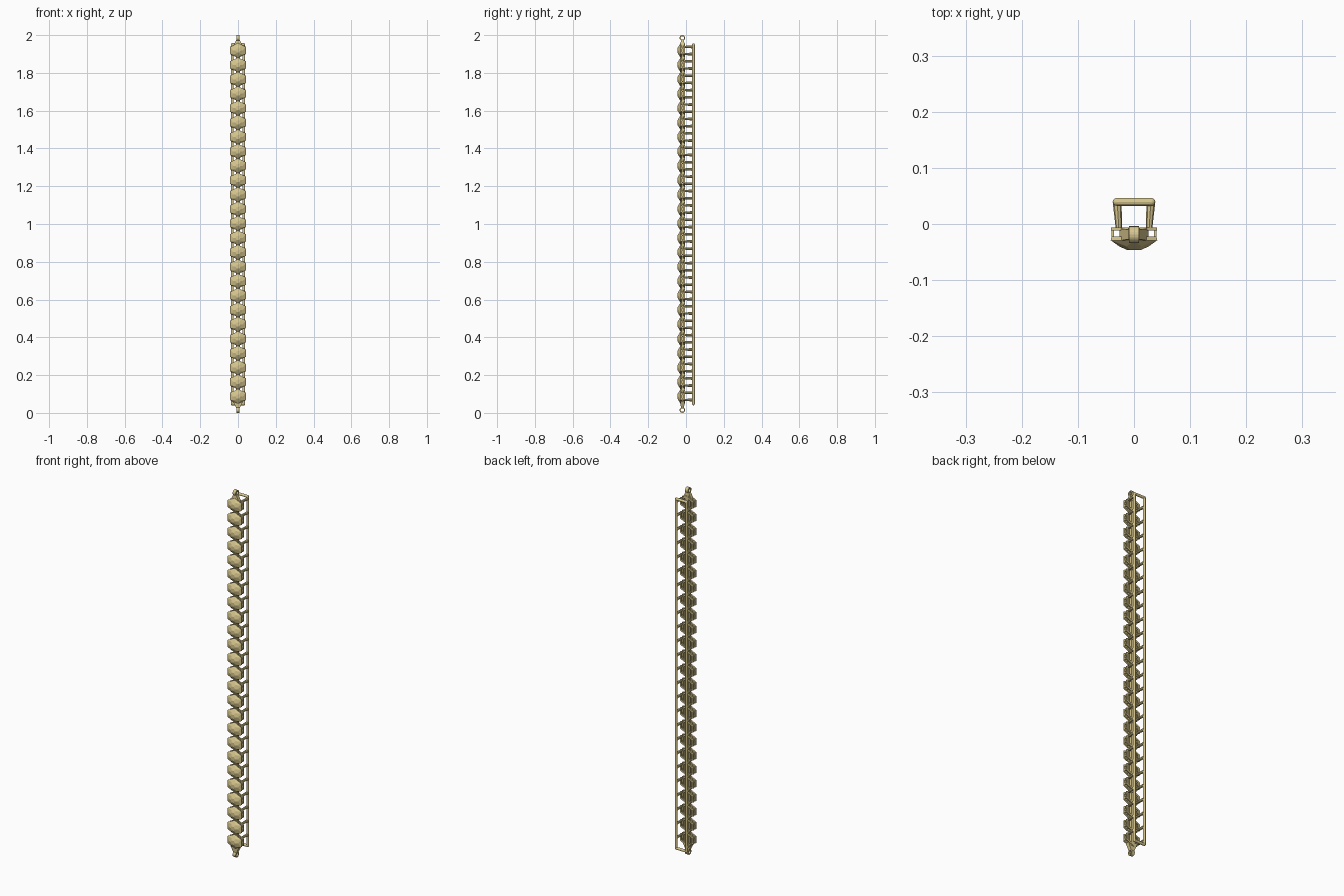
import bpy, bmesh, math
from mathutils import Vector, Matrix

if "Cube" in bpy.data.objects:
    bpy.data.objects.remove(bpy.data.objects["Cube"])

N, PITCH, Z0 = 25, 0.0763, 0.0875
gold = bpy.data.materials.new("gold")
gold.diffuse_color = (0.68, 0.57, 0.27, 1)
gold.use_nodes = True
gold.node_tree.nodes["Principled BSDF"].inputs["Base Color"].default_value = gold.diffuse_color


def finish(bm, name):
    bmesh.ops.recalc_face_normals(bm, faces=bm.faces[:])
    me = bpy.data.meshes.new(name)
    bm.to_mesh(me)
    bm.free()
    ob = bpy.data.objects.new(name, me)
    me.materials.append(gold)
    bpy.context.collection.objects.link(ob)
    return ob


def ring(bm, pts, y):
    return [bm.verts.new((x, y, z)) for x, z in pts]


def bridge(bm, a, b):
    n = len(a)
    for i in range(n):
        bm.faces.new((a[i], a[(i + 1) % n], b[(i + 1) % n], b[i]))


def rod(bm, p, q, r1, r2, seg=8):
    p, q = Vector(p), Vector(q)
    d = q - p
    mat = d.to_track_quat('Z', 'Y').to_matrix().to_4x4()
    mat.translation = (p + q) / 2
    bmesh.ops.create_cone(bm, cap_ends=True, segments=seg, radius1=r1,
                          radius2=r2, depth=d.length, matrix=mat)


def box(bm, c, s):
    mat = Matrix.Translation(c) @ Matrix.Diagonal((*s, 1))
    bmesh.ops.create_cube(bm, size=1, matrix=mat)


def hexagon(w, h, turn):
    angles = [math.radians(60 * i + turn) for i in range(6)]
    return [(w * math.cos(a), h * math.sin(a)) for a in angles]


def stack(ob):
    m = ob.modifiers.new("repeat", 'ARRAY')
    m.count = N
    m.use_relative_offset = False
    m.use_constant_offset = True
    m.constant_offset_displace = (0, 0, PITCH)
    ob.location.z = Z0


# faceted front stones: hexagonal girdle, triangular facets, small table
bm = bmesh.new()
back = ring(bm, hexagon(0.046, 0.038, 30), -0.022)
girdle = ring(bm, hexagon(0.048, 0.039, 30), -0.029)
crown = ring(bm, hexagon(0.026, 0.024, 0), -0.040)
table = ring(bm, hexagon(0.013, 0.012, 0), -0.046)
bridge(bm, back, girdle)
for i in range(6):
    j = (i + 1) % 6
    bm.faces.new((girdle[i], crown[i], crown[j]))
    bm.faces.new((girdle[i], girdle[j], crown[j]))
bridge(bm, crown, table)
bm.faces.new(back)
bm.faces.new(table)
stack(finish(bm, "front_stone"))

# open settings behind the stones: back ring and side walls
bm = bmesh.new()
outer, inner = hexagon(0.047, 0.037, 30), hexagon(0.036, 0.027, 30)
r = [ring(bm, outer, -0.012), ring(bm, outer, -0.006),
     ring(bm, inner, -0.006), ring(bm, inner, -0.012)]
for i in range(4):
    bridge(bm, r[i], r[(i + 1) % 4])
for s in (-1, 1):
    for z in (-0.012, 0.012):
        box(bm, (s * 0.038, -0.018, z), (0.005, 0.016, 0.007))
    box(bm, (s * 0.022, -0.018, 0), (0.005, 0.014, 0.046))
stack(finish(bm, "stone_setting"))

# hinge links along the middle
bm = bmesh.new()
box(bm, (0, -0.016, 0), (0.022, 0.018, PITCH))
stack(finish(bm, "centre_link"))

# tapered posts out to the back frame, staggered left and right
bm = bmesh.new()
for s in (-1, 1):
    rod(bm, (s * 0.027, -0.009, s * 0.019), (s * 0.030, 0.040, s * 0.019), 0.0055, 0.008)
stack(finish(bm, "support_post"))

# back frame: two rails with end crossbars and rounded corners
bm = bmesh.new()
lo, hi, X, Y, R = 0.047, 1.95, 0.031, 0.0395, 0.007
for s in (-1, 1):
    rod(bm, (s * X, Y, lo), (s * X, Y, hi), R, R, 12)
for z in (lo, hi):
    rod(bm, (-X, Y, z), (X, Y, z), R, R, 12)
    for s in (-1, 1):
        bmesh.ops.create_uvsphere(bm, u_segments=12, v_segments=8, radius=R,
                                  matrix=Matrix.Translation((s * X, Y, z)))
finish(bm, "back_frame")

# end loops with tapered necks
for name, tip, d in (("bottom_loop", 0.0, 1), ("top_loop", 2.0, -1)):
    bm = bmesh.new()
    zc = tip + d * 0.015
    circ = [[bm.verts.new((x, -0.019 + rr * math.cos(a), zc + rr * math.sin(a)))
             for a in [i * math.tau / 20 for i in range(20)]]
            for x, rr in ((-0.009, 0.015), (0.009, 0.015), (0.009, 0.009), (-0.009, 0.009))]
    for i in range(4):
        bridge(bm, circ[i], circ[(i + 1) % 4])
    ends = []
    for w, y0, y1, z in ((0.010, -0.027, -0.010, 0.026), (0.026, -0.030, -0.008, 0.062)):
        ends.append([bm.verts.new((x, y, tip + d * z)) for x, y in
                     ((-w, y0), (w, y0), (w, y1), (-w, y1))])
        bm.faces.new(ends[-1])
    bridge(bm, *ends)
    finish(bm, name)
